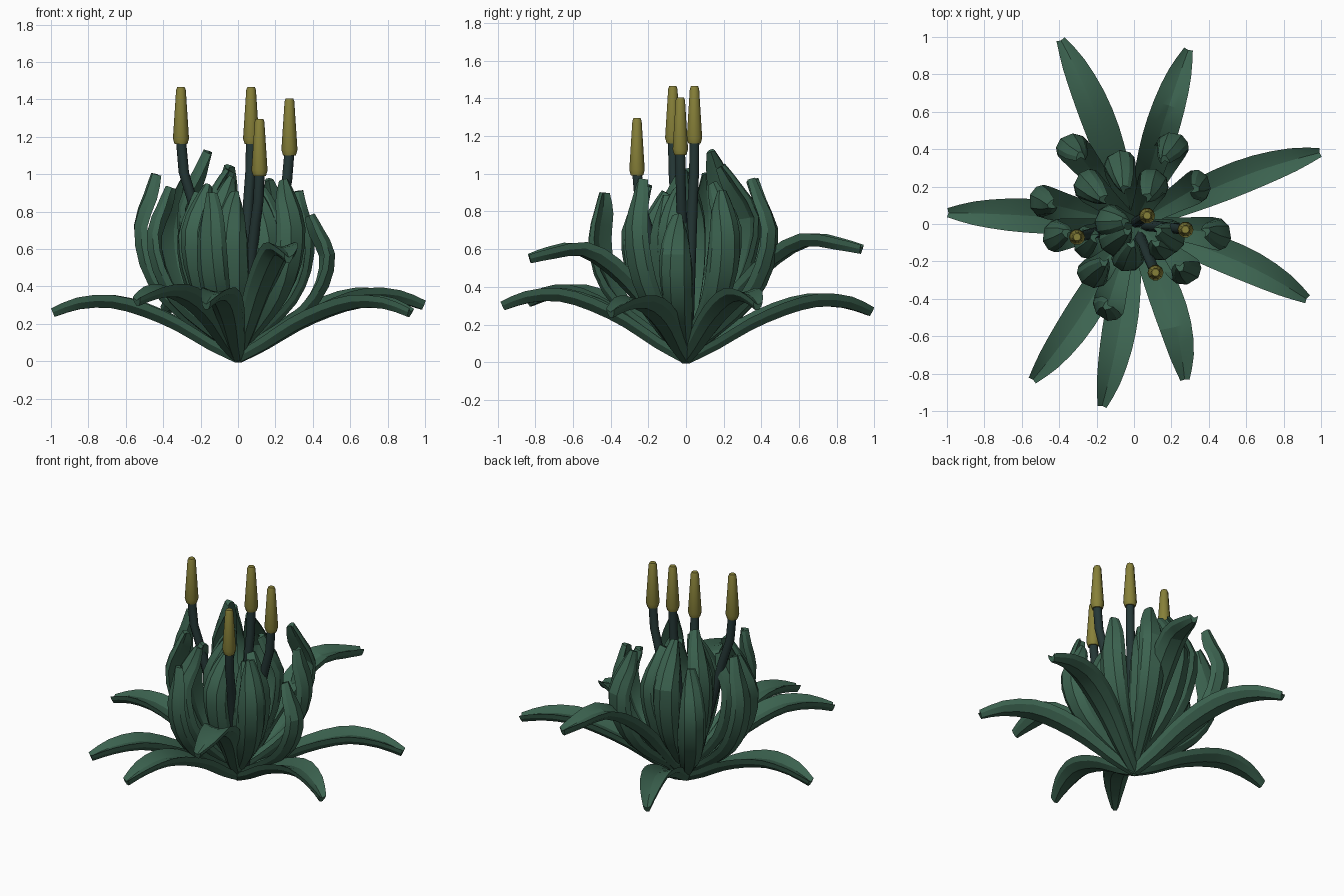
import bpy, bmesh, math
from mathutils import Vector, Matrix

if "Cube" in bpy.data.objects:
    bpy.data.objects.remove(bpy.data.objects["Cube"])


def material(name, rgb):
    m = bpy.data.materials.new(name)
    m.diffuse_color = (*rgb, 1)
    m.use_nodes = True
    m.node_tree.nodes["Principled BSDF"].inputs["Base Color"].default_value = m.diffuse_color
    return m


GREEN = material("leaf_green", (0.045, 0.125, 0.08))
DARK = material("stalk_green", (0.018, 0.038, 0.036))
YELLOW = material("bud_yellow", (0.24, 0.215, 0.04))


def loft(name, rings, mat, angle=22):
    # Skin a closed tube through rings of equal point count
    bm = bmesh.new()
    loops = [[bm.verts.new(p) for p in ring] for ring in rings]
    n = len(loops[0])
    for a, b in zip(loops, loops[1:]):
        for i in range(n):
            bm.faces.new((a[i], a[(i + 1) % n], b[(i + 1) % n], b[i]))
    bm.faces.new(loops[0][::-1])
    bm.faces.new(loops[-1])
    bmesh.ops.recalc_face_normals(bm, faces=bm.faces)
    me = bpy.data.meshes.new(name)
    bm.to_mesh(me)
    bm.free()
    me.materials.append(mat)
    ob = bpy.data.objects.new(name, me)
    bpy.context.collection.objects.link(ob)
    bpy.context.view_layer.objects.active = ob
    ob.select_set(True)
    bpy.ops.object.shade_smooth_by_angle(angle=math.radians(angle))
    ob.select_set(False)


def smooth_path(pts, steps=2):
    # Catmull-Rom resampling of a list of vectors
    ext = [pts[0] * 2 - pts[1]] + pts + [pts[-1] * 2 - pts[-2]]
    out = []
    for a, b, c, d in zip(ext, ext[1:], ext[2:], ext[3:]):
        for k in range(steps):
            t = k / steps
            out.append(0.5 * (2 * b + (c - a) * t + (2 * a - 5 * b + 4 * c - d) * t ** 2
                              + (3 * b - a - 3 * c + d) * t ** 3))
    return out + [pts[-1]]


# Leaf cross-section: (across, thickness), keeled below and channelled above
SECTION = [(-1, 0.8), (-0.45, 0.4), (0, 0.2), (0.45, 0.4), (1, 0.8),
           (0.9, 0.0), (0.42, -0.85), (-0.42, -0.85), (-0.9, 0.0)]
WIDTHS = [0.4, 0.62, 0.85, 1.0, 0.96, 0.7, 0.27]


def leaf(name, path, half_width, thick, twist=0.0):
    out = Vector((path[3].x, path[3].y, 0)).normalized()
    flat_side = out.cross(Vector((0, 0, 1))).normalized()
    # Carry the width along with the path as it is resampled
    widths = [v.x for v in smooth_path([Vector((w, 0, 0)) for w in WIDTHS])]
    path = smooth_path(path)
    last = len(path) - 1
    rings = []
    for i, p in enumerate(path):
        t = (path[min(i + 1, last)] - path[max(i - 1, 0)]).normalized()
        side = (flat_side - t * flat_side.dot(t)).normalized()
        side = Matrix.Rotation(twist * (i / last) ** 2, 3, t) @ side
        normal = side.cross(t).normalized()
        w = half_width * widths[i]
        h = thick * (0.55 + 0.45 * widths[i])
        rings.append([p + side * u * w + normal * v * h for u, v in SECTION])
    loft(name, rings, GREEN)


# Outer spreading leaves: tip position and sideways bow
OUTER = [(-0.39, 0.98, 0.27, 0.03), (0.29, 0.93, 0.60, -0.01), (0.99, 0.38, 0.30, -0.03),
         (0.92, -0.40, 0.26, -0.04), (0.27, -0.83, 0.55, -0.045), (-0.17, -0.97, 0.30, -0.02),
         (-0.54, -0.83, 0.32, -0.03), (-0.99, 0.06, 0.26, 0.01)]
ARCH = [(0.0, 0.05), (0.15, 0.28), (0.32, 0.59), (0.5, 0.83), (0.68, 0.97), (0.86, 0.94)]
for n, (x, y, z, bow) in enumerate(OUTER):
    peak = z + 0.07
    side = Vector((y, -x, 0)).normalized()
    pts = [Vector((x * f, y * f, peak * g)) + side * bow * math.sin(math.pi * f ** 1.3)
           for f, g in ARCH] + [Vector((x, y, z))]
    leaf(f"outer_leaf_{n + 1}", pts, 0.09, 0.044)

# Upright leaves: x and y of the bulge, tip height, tip radius as a share of the bulge
UPRIGHT = [(-0.34, 0.43, 0.97, 0.84), (0.21, 0.44, 0.97, 0.78), (0.36, 0.21, 0.91, 0.9),
           (-0.51, 0.12, 1.0, 0.86), (-0.44, -0.06, 0.93, 0.82), (0.47, -0.05, 0.78, 0.82),
           (0.29, -0.27, 0.97, 0.85), (-0.23, -0.29, 0.94, 0.7), (-0.15, -0.46, 0.90, 0.95),
           (-0.09, 0.34, 1.04, 0.55), (0.12, 0.24, 0.95, 0.6), (-0.27, 0.22, 1.12, 0.6),
           (0.17, -0.14, 0.88, 0.7), (-0.03, -0.21, 0.9, 0.5), (-0.16, 0.03, 1.02, 0.3),
           (0.23, -0.07, 0.92, 0.55), (-0.28, -0.10, 0.9, 0.75), (-0.12, -0.12, 0.98, 0.3)]
BOWL = [(0.0, 0.04), (0.42, 0.19), (0.76, 0.34), (0.96, 0.52), (1.02, 0.72), (0.97, 0.88)]
for n, (x, y, top, tip) in enumerate(UPRIGHT):
    # Inner leaves climb more steeply from the crown
    lift = 0.1 * max(0, 1 - math.hypot(x, y) / 0.55)
    pts = []
    for i, (f, g) in enumerate(BOWL + [(tip, 1.0)]):
        if i == 5:
            f = 0.45 + 0.55 * tip
        pts.append(Vector((x * f, y * f, top * (g + lift * (1 - g) ** 0.5 * (i < 6)))))
    leaf(f"upright_leaf_{n + 1}", pts, 0.088, 0.042, 0.6 if n % 2 else -0.6)


def round_ring(x, y, z, r, sides=10):
    return [Vector((x + r * math.cos(i * math.tau / sides),
                    y + r * math.sin(i * math.tau / sides), z)) for i in range(sides)]


# Flower stalks bend upright below a tapered bud
BUDS = [(-0.305, -0.07, 1.16), (0.07, 0.045, 1.16), (0.275, -0.03, 1.10), (0.115, -0.26, 0.99)]
STALK = [(0.2, 0.1), (0.45, 0.38), (0.8, 0.74), (0.95, 0.87), (1, 1.02)]
for n, (x, y, z) in enumerate(BUDS):
    loft(f"flower_stalk_{n + 1}",
         [round_ring(x * f, y * f, z * g, 0.032 - 0.005 * g) for f, g in STALK], DARK, 40)
    loft(f"flower_bud_{n + 1}",
         [round_ring(x, y, z + dz, r) for dz, r in
          [(0, 0.034), (0.03, 0.043), (0.29, 0.026), (0.305, 0.02)]], YELLOW, 40)
